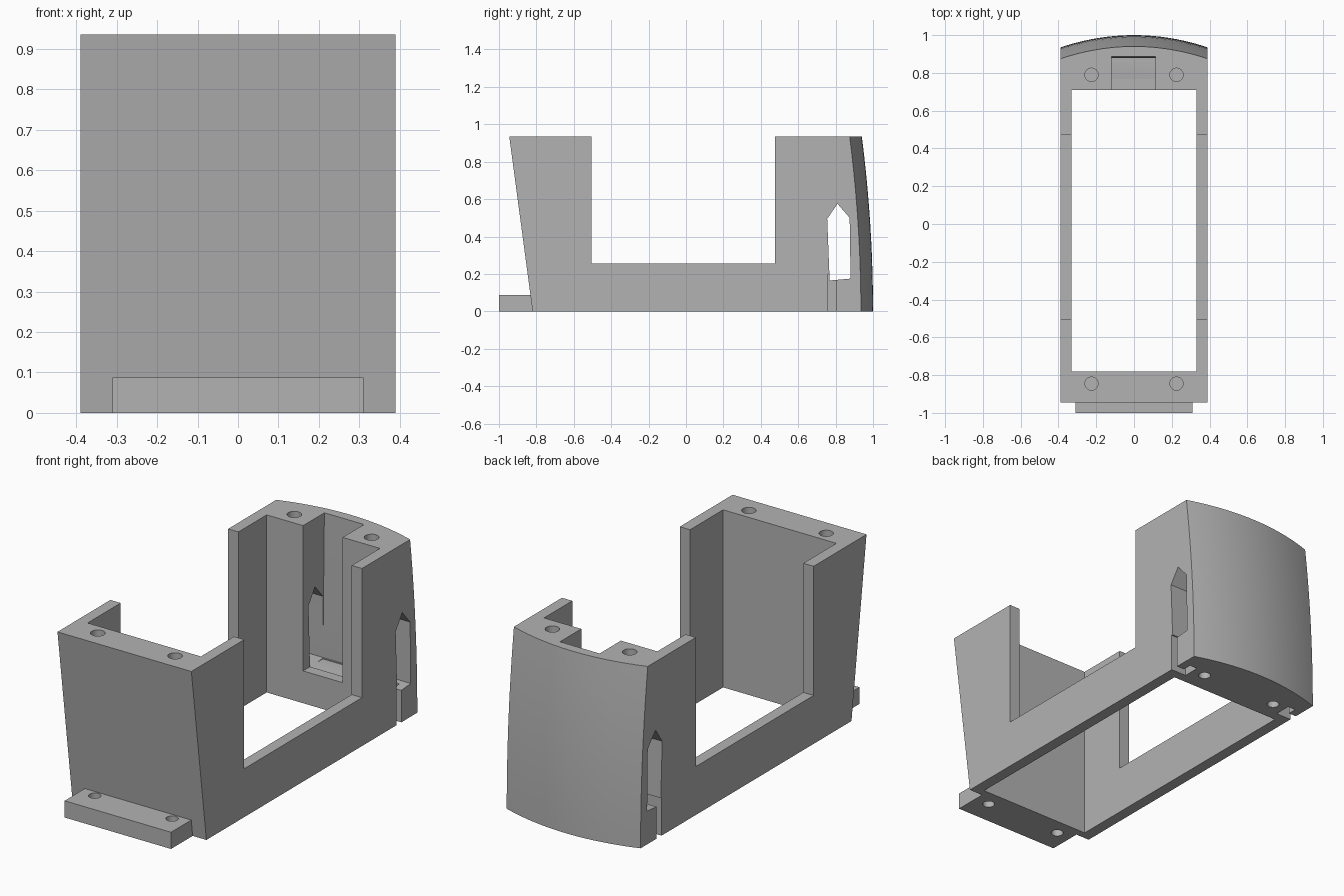
import bpy, bmesh

if "Cube" in bpy.data.objects:
    bpy.data.objects.remove(bpy.data.objects["Cube"], do_unlink=True)

HEIGHT, HALF = 0.935, 0.39

grey = bpy.data.materials.new("plain grey")
grey.use_nodes = True
COLOUR = (0.45, 0.45, 0.45, 1)
grey.diffuse_color = COLOUR
grey.node_tree.nodes["Principled BSDF"].inputs["Base Color"].default_value = COLOUR


def loft(name, rings):
    """Solid skinned through matching rings of points."""
    bm = bmesh.new()
    rows = [[bm.verts.new(p) for p in ring] for ring in rings]
    for a, b in zip(rows, rows[1:]):
        for i in range(len(a)):
            j = (i + 1) % len(a)
            bm.faces.new((a[i], a[j], b[j], b[i]))
    bm.faces.new(rows[0])
    bm.faces.new(rows[-1])
    bmesh.ops.recalc_face_normals(bm, faces=bm.faces)
    mesh = bpy.data.meshes.new(name)
    bm.to_mesh(mesh)
    bm.free()
    mesh.materials.append(grey)
    obj = bpy.data.objects.new(name, mesh)
    bpy.context.collection.objects.link(obj)
    return obj


def side_prism(name, x0, x1, profile):
    """Extrude a (y, z) profile along x."""
    return loft(name, [[(x, y, z) for y, z in profile] for x in (x0, x1)])


def box(name, x0, x1, y0, y1, z0, z1):
    return side_prism(name, x0, x1, [(y0, z0), (y1, z0), (y1, z1), (y0, z1)])


def drill(name, x, y, z0, z1, radius):
    bpy.ops.mesh.primitive_cylinder_add(vertices=32, radius=radius, depth=z1 - z0,
                                        location=(x, y, (z0 + z1) / 2))
    obj = bpy.context.object
    obj.name = name
    obj.data.materials.append(grey)
    return obj


def cut(target, cutter):
    mod = target.modifiers.new("cut", 'BOOLEAN')
    mod.operation, mod.solver, mod.object = 'DIFFERENCE', 'EXACT', cutter
    bpy.context.view_layer.objects.active = target
    bpy.ops.object.modifier_apply(modifier=mod.name)
    bpy.data.objects.remove(cutter, do_unlink=True)


# Housing: sloping front, back bowed both across and upward
rings = []
LEVELS, STEPS = 10, 24
for k in range(LEVELS + 1):
    t = k / LEVELS
    z = HEIGHT * t
    ring = [(-HALF, -0.82 - 0.125 * t, z), (HALF, -0.82 - 0.125 * t, z)]
    for i in range(STEPS + 1):
        u = 1 - 2 * i / STEPS
        ring.append((HALF * u, 1 - 0.06 * t * t - 0.065 * u * u, z))
    rings.append(ring)
housing = loft("housing", rings)

# Open middle and lowered sides
cut(housing, box("cavity", -0.33, 0.33, -0.78, 0.71, -0.1, 1.1))
cut(housing, box("side_opening", -0.6, 0.6, -0.505, 0.475, 0.255, 1.1))

# Notch in the inner back wall
cut(housing, side_prism("notch", -0.118, 0.113,
                        [(0.6, 0.17), (0.875, 0.17), (0.89, 1.1), (0.6, 1.1)]))

# Pointed tunnel across the back block
cut(housing, side_prism("tunnel", -0.6, 0.6,
                        [(0.768, 0.165), (0.88, 0.175), (0.875, 0.5),
                         (0.81, 0.575), (0.755, 0.495)]))

# Slits under the tunnel, each widening inward
for s in (-1, 1):
    cut(housing, box("slit", *sorted((s * 0.31, s * 0.5)), 0.76, 0.802, -0.1, 0.2))
    cut(housing, box("slit_pocket", *sorted((s * 0.3, s * 0.345)), 0.76, 0.85, -0.1, 0.2))

# Screw holes
for x in (-0.225, 0.225):
    cut(housing, drill("front_top_hole", x, -0.845, HEIGHT - 0.2, 1.1, 0.035))
    cut(housing, drill("back_top_hole", x, 0.79, HEIGHT - 0.2, 1.1, 0.035))
    cut(housing, drill("back_bottom_hole", x, 0.82, -0.1, 0.12, 0.03))

# Mounting lip at the foot of the front
lip = box("front_lip", -0.31, 0.31, -1, -0.815, 0, 0.088)
for x in (-0.225, 0.225):
    cut(lip, drill("lip_hole", x, -0.87, -0.1, 0.2, 0.03))

# Smooth the bowed back and hole walls, keep edges crisp
for obj in (housing, lip):
    bpy.ops.object.select_all(action='DESELECT')
    obj.select_set(True)
    bpy.context.view_layer.objects.active = obj
    bpy.ops.object.shade_smooth_by_angle(angle=0.5)
